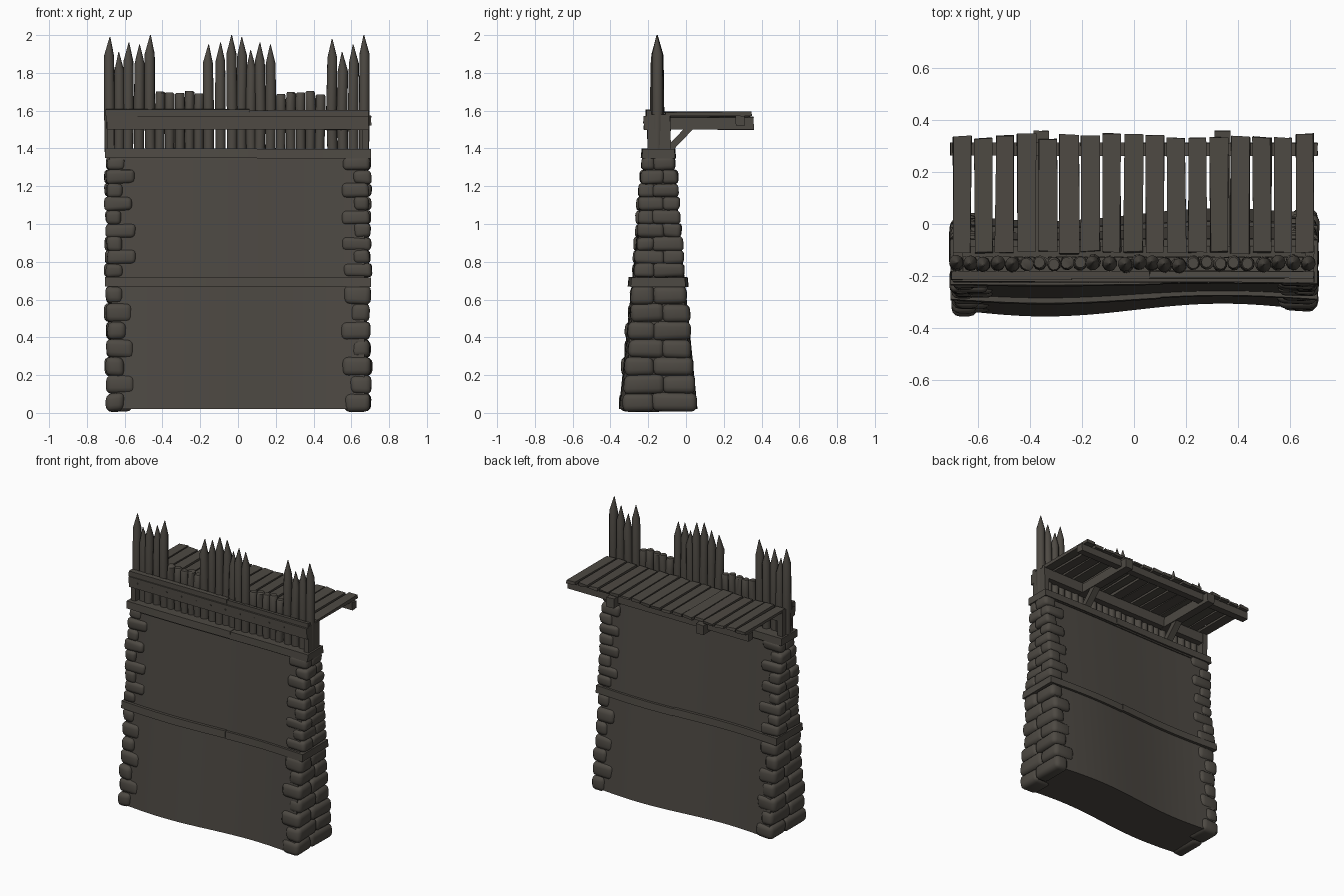
import bpy, bmesh, math, random
from mathutils import Vector, Matrix

if "Cube" in bpy.data.objects:
    bpy.data.objects.remove(bpy.data.objects["Cube"])

random.seed(7)
R = random.uniform


def mat(name, col):
    m = bpy.data.materials.new(name)
    m.diffuse_color = (*col, 1)
    m.use_nodes = True
    m.node_tree.nodes["Principled BSDF"].inputs["Base Color"].default_value = m.diffuse_color
    return m


WOOD = mat("dark weathered wood", (0.075, 0.067, 0.056))
STONE = mat("dark stone", (0.075, 0.067, 0.056))
PLASTER = mat("dark plaster", (0.073, 0.065, 0.055))


def finish(bm, name, m):
    bmesh.ops.recalc_face_normals(bm, faces=bm.faces)
    me = bpy.data.meshes.new(name)
    bm.to_mesh(me)
    bm.free()
    ob = bpy.data.objects.new(name, me)
    bpy.context.collection.objects.link(ob)
    me.materials.append(m)
    return ob


def box(name, x, y, z, m=WOOD, jit=0.0, bevel=0.0, seg=1):
    """Box from (min, max) pairs, with optional uneven corners and bevel."""
    bm = bmesh.new()
    bmesh.ops.create_cube(bm, size=1)
    for v in bm.verts:
        v.co = Vector([(a + b) / 2 + (b - a) * c + R(-jit, jit)
                       for (a, b), c in zip((x, y, z), v.co)])
    if bevel:
        bmesh.ops.bevel(bm, geom=bm.edges[:], offset=bevel, segments=seg,
                        profile=0.5, affect='EDGES')
    return finish(bm, name, m)


def wave(x, z):
    return 0.025 * math.sin(math.pi * x / 0.68) * (1 - z / 1.6)


def front(z):
    return -0.332 + 0.086 * z


def back(z):
    return 0.038 - 0.083 * z


def wall_part(name, x0, x1, z0, z1, m, grow=0.0, n=24):
    """Tapered, gently waving slab that follows the wall profile."""
    bm = bmesh.new()
    rings = []
    for i in range(n + 1):
        x = x0 + (x1 - x0) * i / n
        pts = [(front(z0) - grow, z0), (back(z0) + grow, z0),
               (back(z1) + grow, z1), (front(z1) - grow, z1)]
        rings.append([bm.verts.new((x, y + wave(x, z), z)) for y, z in pts])
    for a, b in zip(rings, rings[1:]):
        for k in range(4):
            bm.faces.new((a[k], a[(k + 1) % 4], b[(k + 1) % 4], b[k]))
    bm.faces.new(rings[0])
    bm.faces.new(rings[-1])
    return finish(bm, name, m)


# wall panels
wall_part("lower_wall", -0.67, 0.67, 0.02, 0.69, PLASTER)
wall_part("upper_wall", -0.67, 0.67, 0.69, 1.37, PLASTER)

# timber bands, each made of two lengths
for label, z0, z1 in (("middle", 0.67, 0.72), ("top", 1.35, 1.40)):
    wall_part(label + "_band_left", -0.705, 0.1, z0, z1, WOOD, 0.02)
    wall_part(label + "_band_right", 0.1, 0.705, z0 - 0.004, z1 - 0.004, WOOD, 0.017)
wall_part("top_band_lip", -0.68, 0.68, 1.34, 1.36, WOOD, 0.008)

# corner stones at both ends, front and back, alternately long and short
for side in (-1, 1):
    for z_lo, z_hi, rows in ((0.008, 0.672, 7), (0.718, 1.355, 9)):
        h = (z_hi - z_lo) / rows
        for r in range(rows):
            z0, z1 = z_lo + h * r, z_lo + h * (r + 1)
            zm = (z0 + z1) / 2
            mid = (front(zm) + back(zm)) / 2
            wide = (r % 2 == 1) == (side < 0)
            split = mid + (-0.025 if wide else 0.025)
            for part in ("front", "back"):
                is_front = part == "front"
                inner = 0.555 if wide == is_front else 0.605
                inner += R(-0.012, 0.012)
                outer = 0.705 + R(-0.012, 0.005)
                xs = sorted((side * inner, side * outer))
                bulge = R(0.012, 0.022)
                if is_front:
                    ys = (front(zm) + wave(side * 0.6, zm) - bulge, split + 0.004)
                else:
                    ys = (split - 0.004, back(zm) + wave(side * 0.6, zm) + bulge)
                low = z0 if r == 0 else z0 - 0.002
                box("corner_stone_" + part, xs, ys, (low, z1 + 0.002), STONE,
                    0.006, h * 0.32, 3)


def log(name, x, top, r, pointed):
    """Log with a wobbling outline; pointed logs have a sharpened tip."""
    y = -0.153 + R(-0.007, 0.007)
    if pointed:
        prof = [(1.38, r * 0.95), (1.6, r), (top - 0.1, r * 0.93), (top, 0.002)]
    else:
        prof = [(1.38, r * 0.95), (1.6, r), (top - 0.008, r * 0.95), (top, r * 0.75)]
    bm = bmesh.new()
    n = 10
    rings = []
    turn = R(0, 1)
    for z, rad in prof:
        dx, dy = R(-0.003, 0.003), R(-0.003, 0.003)
        rings.append([bm.verts.new((x + dx + rad * math.cos(turn + math.tau * k / n),
                                    y + dy + rad * 1.05 * math.sin(turn + math.tau * k / n), z))
                      for k in range(n)])
    for a, b in zip(rings, rings[1:]):
        for k in range(n):
            bm.faces.new((a[k], a[(k + 1) % n], b[(k + 1) % n], b[k]))
    bm.faces.new(rings[0])
    bm.faces.new(rings[-1])
    return finish(bm, name, WOOD)


# palisade
TALL = [(-0.68, 1.99), (-0.63, 1.91), (-0.58, 1.96), (-0.522, 1.95), (-0.466, 2.0),
        (-0.157, 1.95), (-0.092, 1.96), (-0.032, 2.0), (0.02, 1.99), (0.069, 1.92),
        (0.117, 1.96), (0.173, 1.95),
        (0.497, 1.98), (0.553, 1.91), (0.612, 1.95), (0.668, 2.0)]
for x, t in TALL:
    log("pointed_log", x, t, 0.029, True)
for start in (-0.412, 0.228):
    for i in range(5):
        log("short_log", start + 0.0515 * i, 1.695 + R(-0.01, 0.012), 0.027, False)

# rails clamping the palisade, with end posts and pegs
box("front_rail", (-0.695, 0.69), (-0.222, -0.182), (1.50, 1.572), WOOD, 0.003)
box("front_cap_left", (-0.70, 0.06), (-0.212, -0.18), (1.572, 1.607), WOOD, 0.003)
box("front_cap_right", (0.06, 0.69), (-0.208, -0.18), (1.568, 1.602), WOOD, 0.003)
box("back_rail", (-0.69, 0.69), (-0.128, -0.085), (1.50, 1.57), WOOD, 0.002)
for s in (-1, 1):
    xs = sorted((s * 0.655, s * 0.692))
    box("end_post", xs, (-0.203, -0.082), (1.39, 1.58), WOOD, 0.003)
for i in range(12):
    x = -0.63 + i * 0.114
    box("peg", (x, x + 0.008), (-0.227, -0.21), (1.535, 1.543), WOOD)

# walkway planks
for i in range(17):
    x = -0.66 + i * 0.0822
    w = R(0.033, 0.037)
    z = 1.573 + R(-0.002, 0.003)
    box("walkway_plank", (x - w, x + w), (-0.11 + R(-0.004, 0.006), 0.336 + R(-0.01, 0.012)),
        (z, z + 0.019), WOOD, 0.004)

# walkway supports: long beam, joists and diagonal braces
box("walkway_beam", (-0.705, 0.705), (0.262, 0.312), (1.522, 1.573), WOOD, 0.002)
for x in (-0.357, 0.34):
    box("joist", (x - 0.03, x + 0.03), (-0.13, 0.358), (1.50, 1.566), WOOD, 0.002)
    a, b = Vector((x, -0.09, 1.395)), Vector((x, 0.025, 1.515))
    ob = box("diagonal_brace", (-0.024, 0.024), (-0.018, 0.018), (-0.09, 0.09))
    ang = math.atan2(b.y - a.y, b.z - a.z)
    ob.data.transform(Matrix.Translation((a + b) / 2) @ Matrix.Rotation(-ang, 4, 'X'))

# smooth rounded parts, keep edges crisp
for ob in bpy.context.scene.objects:
    ob.select_set(True)
    bpy.context.view_layer.objects.active = ob
bpy.ops.object.shade_smooth_by_angle(angle=math.radians(40))
